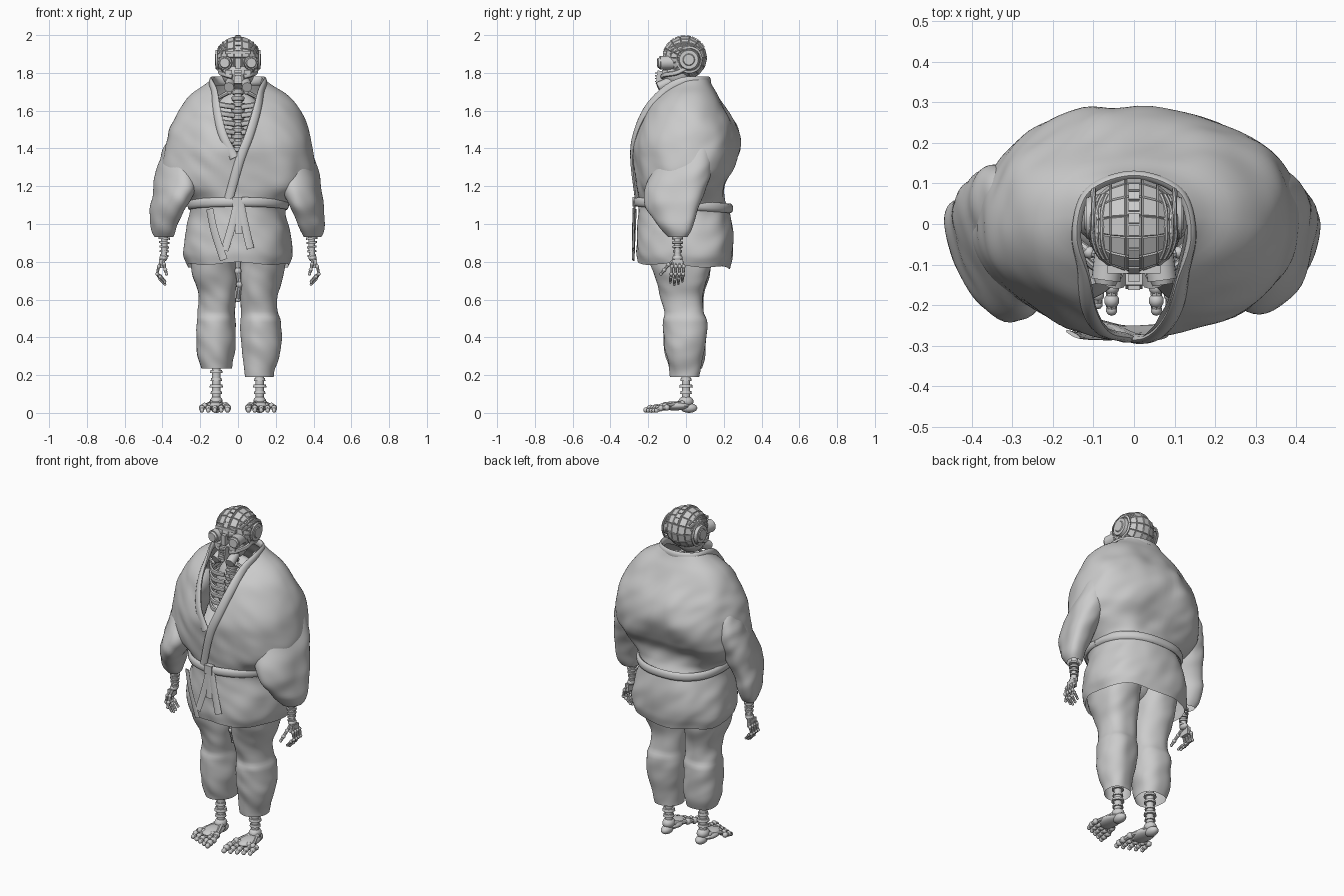
import bpy, bmesh, math
from mathutils import Vector, Matrix, noise

cube = bpy.data.objects.get("Cube")
if cube:
    bpy.data.objects.remove(cube, do_unlink=True)

grey = bpy.data.materials.new("plain_grey")
grey.use_nodes = True
grey.diffuse_color = (0.6, 0.6, 0.6, 1)
for node in grey.node_tree.nodes:
    if node.type == 'BSDF_PRINCIPLED':
        node.inputs["Base Color"].default_value = (0.6, 0.6, 0.6, 1)


# ---- helpers
def finish(bm, name, angle=40):
    bmesh.ops.recalc_face_normals(bm, faces=bm.faces)
    mesh = bpy.data.meshes.new(name)
    bm.to_mesh(mesh)
    bm.free()
    mesh.materials.append(grey)
    ob = bpy.data.objects.new(name, mesh)
    bpy.context.collection.objects.link(ob)
    for other in bpy.context.selected_objects:
        other.select_set(False)
    ob.select_set(True)
    bpy.context.view_layer.objects.active = ob
    bpy.ops.object.shade_smooth_by_angle(angle=math.radians(angle))


def at(keys, t):
    """Smooth interpolation of rows whose first entry is the parameter."""
    i = 0
    while i < len(keys) - 2 and t > keys[i + 1][0]:
        i += 1
    a, b = keys[i], keys[i + 1]
    p, q = keys[max(i - 1, 0)], keys[min(i + 2, len(keys) - 1)]
    u = (t - a[0]) / (b[0] - a[0])
    out = []
    for k in range(1, len(a)):
        ma = (b[k] - p[k]) / (b[0] - p[0]) * (b[0] - a[0])
        mb = (q[k] - a[k]) / (q[0] - a[0]) * (b[0] - a[0])
        out.append((2*u**3 - 3*u*u + 1) * a[k] + (u**3 - 2*u*u + u) * ma
                   + (3*u*u - 2*u**3) * b[k] + (u**3 - u*u) * mb)
    return out


def ring_point(keys, z, a, grow=0):
    """Point on a cross-section that is round in front and squarer behind."""
    cx, hx, yf, yb = at(keys, z)
    c, s = math.cos(a), math.sin(a)
    e = 0.85 if s > 0 else 1
    return Vector((cx + (hx + grow) * math.copysign(abs(c)**e, c),
                   (yf + yb) / 2 + ((yb - yf) / 2 + grow) * math.copysign(abs(s)**e, s), z))


def loft(bm, keys, rows, cols, crease=0.02, seed=0, shape=None):
    z0, z1 = keys[0][0], keys[-1][0]
    grid = []
    for r in range(rows + 1):
        z = z0 + (z1 - z0) * r / rows
        ring = []
        for k in range(cols):
            a = math.tau * k / cols
            p = ring_point(keys, z, a)
            n = noise.noise(Vector((p.x * 6 + seed, p.y * 6, p.z * 4)))
            n += 0.5 * noise.noise(Vector((p.x * 9, p.y * 9 + seed, p.z * 13 + p.x * 8)))
            p += Vector((math.cos(a), math.sin(a), 0)) * n * crease * min(1, (z1 - z) * 5)
            ring.append(bm.verts.new(shape(p, a) if shape else p))
        grid.append(ring)
    for lo, hi in zip(grid, grid[1:]):
        for k in range(cols):
            j = (k + 1) % cols
            bm.faces.new((lo[k], lo[j], hi[j], hi[k]))


def sweep(bm, pts, wide, thick, steps=6, sides=10):
    """Band or tube along a smooth path, flat side facing out from the body axis."""
    keys = [(i, *p) for i, p in enumerate(pts)]
    n = (len(pts) - 1) * steps
    path = [Vector(at(keys, i / steps)) for i in range(n + 1)]
    rings = []
    for i, p in enumerate(path):
        t = (path[min(i + 1, n)] - path[max(i - 1, 0)]).normalized()
        side = t.cross(Vector((p.x, p.y - 0.003, 0))).normalized()
        out = side.cross(t)
        rings.append([bm.verts.new(p + side * wide * math.cos(math.tau * k / sides)
                                   + out * thick * math.sin(math.tau * k / sides)) for k in range(sides)])
    for lo, hi in zip(rings, rings[1:]):
        for k in range(sides):
            bm.faces.new((lo[k], lo[k - 1], hi[k - 1], hi[k]))
    bm.faces.new(rings[0])
    bm.faces.new(rings[-1])


def ball(bm, c, size, u=16, v=10):
    bmesh.ops.create_uvsphere(bm, u_segments=u, v_segments=v, radius=1,
                              matrix=Matrix.Translation(c) @ Matrix.Diagonal((*size, 1)))


def rod(bm, a, b, r1, r2=None, seg=12):
    a, b = Vector(a), Vector(b)
    m = Matrix.Translation((a + b) / 2) @ (b - a).to_track_quat('Z', 'Y').to_matrix().to_4x4()
    bmesh.ops.create_cone(bm, cap_ends=True, segments=seg, radius1=r1,
                          radius2=r1 if r2 is None else r2, depth=(b - a).length, matrix=m)


def box(bm, c, size, tilt=0):
    bmesh.ops.create_cube(bm, size=1, matrix=Matrix.Translation(c) @ Matrix.Rotation(tilt, 4, 'X')
                          @ Matrix.Diagonal((*size, 1)))


def bones(bm, pts, r):
    for a, b in zip(pts, pts[1:]):
        ball(bm, a, (r * 1.2,) * 3, 10, 6)
        rod(bm, a, b, r, r * 0.75, 8)
    ball(bm, pts[-1], (r * 0.9,) * 3, 10, 6)


# ---- jacket body with crossed opening (rows: z, centre x, half width, front y, back y)
body = [(0.78, 0, .275, -.25, .235), (0.84, 0, .295, -.26, .25), (0.95, 0, .275, -.26, .252),
        (1.07, 0, .245, -.255, .23), (1.13, 0.01, .27, -.258, .205), (1.20, .01, .365, -.265, .205),
        (1.28, .01, .405, -.27, .25), (1.40, .008, .393, -.28, .28), (1.52, .008, .362, -.25, .258),
        (1.62, .005, .31, -.205, .205), (1.69, .003, .25, -.145, .165), (1.735, 0, .18, -.10, .138),
        (1.77, 0, .135, -.08, .122)]


def hang(p, a):
    low = max(0, min(1, (1.05 - p.z) / 0.25))
    p.z -= low * (0.012 * math.sin(a) + 0.006 * math.sin(5 * a))
    if p.y > 0 and 1.15 < p.z < 1.7:      # sweeping folds on the back
        fade = math.sin((p.z - 1.15) / 0.55 * math.pi)
        p.y += 0.012 * fade * math.sin(13 * p.z + 17 * abs(p.x + .04)) * math.sin(a)
    return p


bm = bmesh.new()
loft(bm, body, 72, 112, 0.014, 3, hang)
edges = [((-.03, 1.36), (-.125, 1.72)), ((0, 1.36), (.11, 1.72)), ((0, 1.36), (1, 1.36))]
for (xa, za), (xb, zb) in edges:
    front = [f for f in bm.faces if f.calc_center_median().y < 0.02 and f.calc_center_median().z > 1.3]
    geom = front + list({e for f in front for e in f.edges}) + list({v for f in front for v in f.verts})
    bmesh.ops.bisect_plane(bm, geom=geom, plane_co=(xa, 0, za), plane_no=(zb - za, 0, xa - xb))


def opened(c):
    edge = [xa + (xb - xa) * (c.z - za) / (zb - za) for (xa, za), (xb, zb) in edges[:2]]
    return c.y < 0 and c.z > 1.36 and edge[0] < c.x < edge[1]


bmesh.ops.delete(bm, geom=[f for f in bm.faces if opened(f.calc_center_median())], context='FACES')
finish(bm, "jacket_body", 60)


# ---- collar, belt and belt ends
def on_front(x, z, gap=0.003):
    cx, hx, yf, yb = at(body, z)
    return (x, (yf + yb) / 2 - (yb - yf) / 2 * max(0, 1 - ((x - cx) / hx)**2)**0.5 - gap, z)


bm = bmesh.new()
right = [on_front(x, z) for x, z in ((-.02, 1.35), (-.08, 1.47), (-.112, 1.6), (-.125, 1.7))]
neck = [(-.142, -.02, 1.752), (-.11, .08, 1.757), (0, .12, 1.757), (.11, .08, 1.757), (.142, -.02, 1.752)]
left = [on_front(x, z, 0.006) for x, z in ((.122, 1.7), (.1, 1.6), (.06, 1.47), (.01, 1.34), (-.05, 1.13))]
sweep(bm, right + neck + left, 0.024, 0.012, 8)
finish(bm, "jacket_collar", 60)

bm = bmesh.new()
loop = []
for k in range(41):
    a = math.tau * k / 40
    p = ring_point(body, 1.08, a, 0.01)
    loop.append((p.x, p.y, 1.10 - 0.017 * math.sin(a)))
sweep(bm, loop, 0.025, 0.013, 3)
finish(bm, "belt", 60)

bm = bmesh.new()
box(bm, (-.005, -.268, 1.118), (.05, .03, .052))
for path in ([(0, 1.12), (-.035, .98), (-.072, .86)], [(.01, 1.12), (.035, 1.0), (.065, .87)],
             [(-.01, 1.1), (.003, 1.02), (.004, .95)], [(-.15, 1.08), (-.125, .96), (-.075, .81)]):
    sweep(bm, [(x, -.272 - .004 * i, z) for i, (x, z) in enumerate(path)], 0.021, 0.005)
finish(bm, "belt_ends", 60)

# ---- sleeves, arms, trousers, shins and feet, one of each per side
for s, word in ((1, "left"), (-1, "right")):
    def slant(p, a):
        p.x += s * 0.25 * (p.y + 0.06)
        return p

    bm = bmesh.new()
    sleeve = [(.93, .386, .05, -.11, .01), (.96, .388, .062, -.135, .025), (1.02, .385, .07, -.175, .04),
              (1.10, .366, .082, -.22, .06), (1.18, .338, .094, -.225, .09), (1.28, .308, .1, -.185, .13),
              (1.40, .27, .095, -.14, .14), (1.52, .22, .08, -.09, .1), (1.6, .19, .05, -.05, .06)]
    loft(bm, [(z, s * cx, hx, yf, yb) for z, cx, hx, yf, yb in sleeve], 44, 48, 0.018, 8 + s, slant)
    finish(bm, word + "_sleeve", 60)

    bm = bmesh.new()
    rod(bm, (s * .385, -.045, 1.1), (s * .392, -.045, .83), .022, .016)
    for k in range(5):
        z = .93 - k * .023
        rod(bm, (s * .39, -.045, z), (s * .391, -.045, z - .011), .03 - k * .002)
    ball(bm, (s * .395, -.045, .82), (.022, .028, .018))
    box(bm, (s * .407, -.045, .79), (.022, .06, .045))
    for k in range(4):
        y = -.075 + k * .021
        drop = .012 * abs(k - 1.3)
        bones(bm, [(s * .398, -.045 + (y + .045) * .5, .82), (s * .42, y, .775), (s * .428, y - .002, .735),
                   (s * .412, y - .005, .705 + drop), (s * .387, y - .008, .677 + drop)], .0085)
    bones(bm, [(s * .395, -.06, .81), (s * .392, -.092, .785), (s * .385, -.115, .757), (s * .378, -.132, .735)], .0095)
    finish(bm, word + "_forearm_and_hand")

    bm = bmesh.new()
    hem = .19 if s > 0 else .235
    leg = [(hem, .112, .08, -.092, .078), (.30, .117, .094, -.108, .094), (.40, .12, .105, -.118, .105),
           (.49, .118, .106, -.122, .116), (.53, .113, .1, -.112, .1), (.62, .112, .103, -.135, .095),
           (.74, .13, .12, -.17, .125), (.86, .13, .125, -.19, .15), (1.0, .12, .11, -.15, .15)]
    loft(bm, [(z, s * cx, hx, yf, yb) for z, cx, hx, yf, yb in leg], 56, 48, 0.016, 20 + s)
    finish(bm, word + "_trouser_leg", 60)

    bm = bmesh.new()
    rod(bm, (s * .115, 0, .5), (s * .115, 0, .06), .024, .022)
    for z, r in ((.25, .036), (.21, .034), (.17, .03), (.135, .036), (.1, .031)):
        rod(bm, (s * .115, 0, z), (s * .115, 0, z + .016), r, r * .9)
    ball(bm, (s * .115, 0, .06), (.034, .04, .03))
    ball(bm, (s * .115, .015, .026), (.03, .045, .026))
    ball(bm, (s * .12, -.06, .037), (.052, .085, .024))
    for k in range(5):
        x = .055 + k * .034
        tip = -.222 + .014 * k
        r = .016 if k == 0 else .0135
        bones(bm, [(s * (.1 + k * .01), -.02, .05), (s * (.065 + k * .028), -.11, .038),
                   (s * x, tip + .065, .028), (s * x, tip + .033, .024), (s * x, tip + .01, r * .95)], r)
    finish(bm, word + "_shin_and_foot")

# ---- mechanical pelvis and rib cage inside the clothes
bm = bmesh.new()
ball(bm, (0, 0, .9), (.15, .1, .1))
bones(bm, [(0, -.05, .82), (0, -.075, .75), (.008, -.07, .68), (0, -.04, .6)], .016)
finish(bm, "pelvis")

bm = bmesh.new()
ball(bm, (0, .02, 1.5), (.15, .09, .2))
rod(bm, (0, -.03, 1.8), (0, -.085, 1.35), .022)
for k in range(11):
    z = 1.74 - k * .034
    y = -.045 - (1.74 - z) * .13
    rod(bm, (0, y, z), (0, y - .003, z - .02), .036, .03)
for s in (1, -1):
    for k in range(6):
        z = 1.63 - k * .045
        sweep(bm, [(s * .02, -.1, z - .01), (s * .085, -.115, z), (s * .145, -.05, z + .02),
                   (s * .15, .04, z + .03)], .015, .009, 4, 8)
    bones(bm, [(s * .03, -.05, 1.77), (s * .045, -.085, 1.7), (s * .11, -.07, 1.665), (s * .2, 0, 1.64)], .013)
finish(bm, "neck_and_ribs")

# ---- panelled helmet, bands running front to back
bm = bmesh.new()
ball(bm, (0, -.006, 1.88), (.113, .116, .113), 14, 9)
bmesh.ops.rotate(bm, verts=bm.verts, cent=(0, -.006, 1.88), matrix=Matrix.Rotation(math.pi / 2, 3, 'Y'))
bmesh.ops.inset_individual(bm, faces=bm.faces[:], thickness=.003, depth=.004)
finish(bm, "helmet_shell", 35)

bm = bmesh.new()
for k in range(9):                        # crest blocks over the crown
    a = math.radians(25 + k * 15)
    c = (0, -.006 - .113 * math.cos(a), 1.88 + .112 * math.sin(a))
    box(bm, c, (.026, .025, .014), math.pi / 2 - a)
for s in (1, -1):
    for k in range(3):                    # side cables lying on the shell
        arc = []
        for j in range(7):
            d = Vector((s * (.72 + .1 * k), -.85 + .28 * j, .75 - .16 * k - .06 * abs(j - 3))).normalized()
            arc.append((d.x * .113, -.006 + d.y * .116, 1.88 + d.z * .113))
        sweep(bm, arc, .006, .006, 4, 8)
    rod(bm, (s * .085, .015, 1.87), (s * .118, .015, 1.87), .06, .05, 24)
    rod(bm, (s * .116, .015, 1.87), (s * .122, .015, 1.87), .034, .028, 20)
    sweep(bm, [(s * .1, .017 + .066 * math.cos(t * .785), 1.87 + .066 * math.sin(t * .785))
               for t in range(9)], .008, .006, 3, 8)
finish(bm, "helmet_fittings")

# ---- face mask with goggles and breathing filters
bm = bmesh.new()
ball(bm, (0, -.045, 1.795), (.085, .08, .08))
box(bm, (0, -.112, 1.908), (.13, .02, .018))
box(bm, (0, -.128, 1.85), (.026, .03, .06))
box(bm, (0, -.133, 1.775), (.042, .045, .07), -.15)
for k in range(4):
    box(bm, (0, -.157, 1.8 - k * .015), (.03, .012, .006))
for s in (1, -1):
    rod(bm, (s * .06, -.07, 1.855), (s * .069, -.138, 1.853), .037, .036, 20)
    rod(bm, (s * .069, -.136, 1.853), (s * .071, -.15, 1.853), .03, .025, 20)
    rod(bm, (s * .04, -.08, 1.755), (s * .048, -.148, 1.724), .025, .027)
    sweep(bm, [(s * .03, -.125, 1.78), (s * .065, -.11, 1.79), (s * .092, -.05, 1.8), (s * .1, .0, 1.825)],
          .013, .011, 5, 8)
    box(bm, (s * .05, -.112, 1.805), (.035, .03, .022))
finish(bm, "face_mask")
